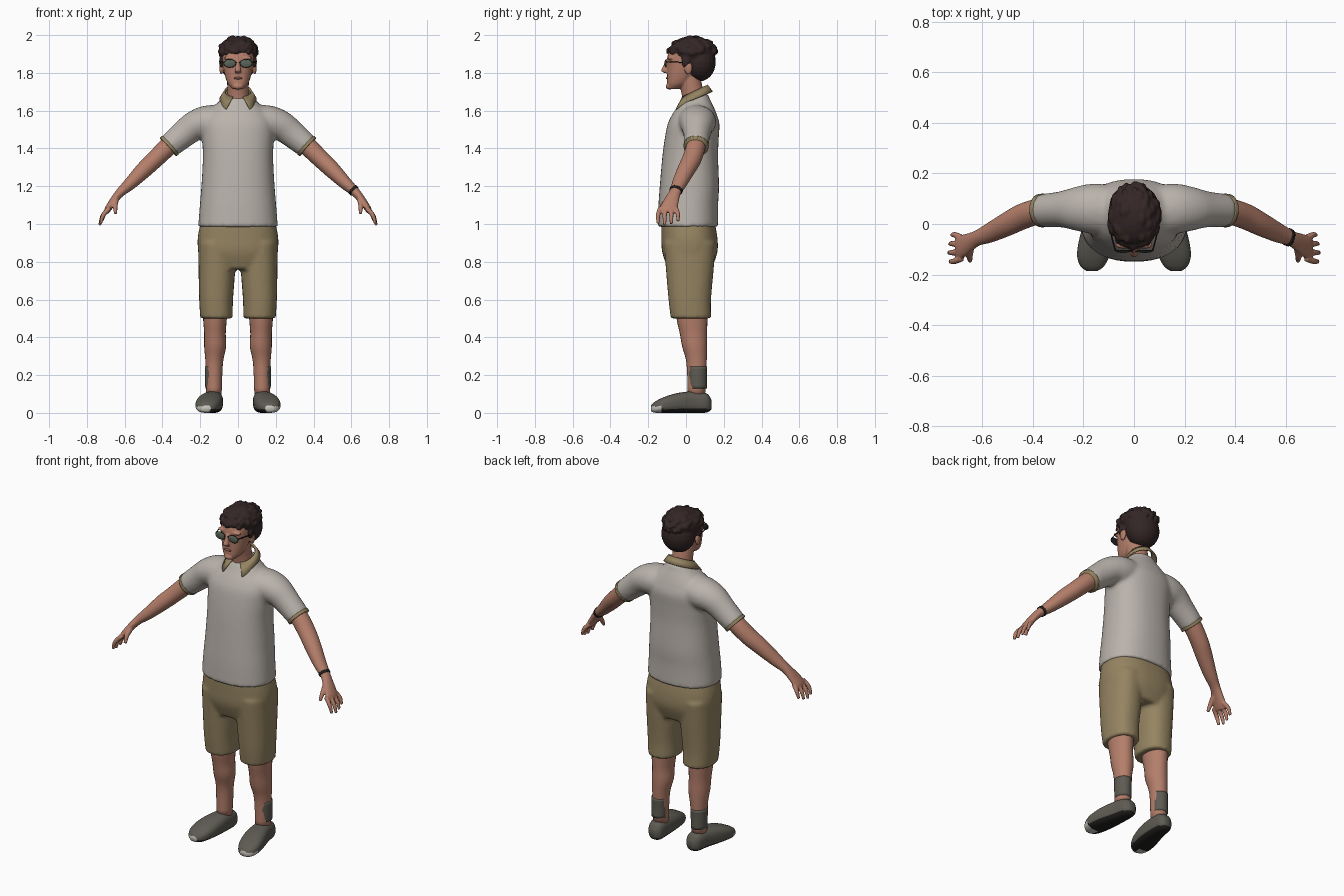
import bpy, bmesh, math, random
from mathutils import Vector, Matrix

cube = bpy.data.objects.get("Cube")
if cube:
    bpy.data.objects.remove(cube, do_unlink=True)
random.seed(4)
X, Y, Z = Vector((1, 0, 0)), Vector((0, 1, 0)), Vector((0, 0, 1))


def material(name, *rgb):
    m = bpy.data.materials.new(name)
    m.use_nodes = True
    m.diffuse_color = (*rgb, 1)
    m.node_tree.nodes["Principled BSDF"].inputs["Base Color"].default_value = (*rgb, 1)
    return m


SHIRT = material("shirt_grey", .49, .45, .41)
KHAKI = material("khaki", .30, .23, .12)
SKIN = material("skin", .46, .21, .145)
HAIR = material("dark_brown_hair", .034, .019, .019)
SHOE = material("shoe_grey", .11, .105, .085)
SOLE = material("black_rubber", .015, .014, .013)
TOE = material("pale_rubber", .6, .57, .52)
LENS = material("lens_green", .10, .125, .10)
LIPS = material("lips", .30, .12, .09)


def smooth_rings(rings, steps):
    """Catmull-Rom interpolation of (x, y, z, half width, half depth) rings."""
    r = [Vector(q) for q in rings]
    r = [r[0] * 2 - r[1]] + r + [r[-1] * 2 - r[-2]]
    out = []
    for a, b, c, d in zip(r, r[1:], r[2:], r[3:]):
        for k in range(steps):
            t = k / steps
            out.append((b * 2 + (c - a) * t + (a * 2 - b * 5 + c * 4 - d) * t ** 2
                        + (b * 3 - a - c * 3 + d) * t ** 3) * .5)
    return out + [r[-2]]


def loft(bm, rings, ref=X, axis=None, side=1, power=2, sides=24, steps=4):
    """Skin elliptical rings along a path; side=-1 mirrors across x."""
    rings = smooth_rings(rings, steps)
    mids = [Vector((side * r[0], r[1], r[2])) for r in rings]
    loops = []
    for i, r in enumerate(rings):
        t = axis or (mids[min(i + 1, len(mids) - 1)] - mids[max(i - 1, 0)]).normalized()
        u = (ref - t * ref.dot(t)).normalized()
        v = t.cross(u)
        loop = []
        for k in range(sides):
            a = math.tau * k / sides
            c, s = math.cos(a), math.sin(a)
            c = math.copysign(abs(c) ** (2 / power), c)
            s = math.copysign(abs(s) ** (2 / power), s)
            loop.append(bm.verts.new(mids[i] + u * c * r[3] + v * s * r[4]))
        loops.append(loop)
    for p, q in zip(loops, loops[1:]):
        for k in range(sides):
            n = (k + 1) % sides
            bm.faces.new((p[k], p[n], q[n], q[k]))
    bm.faces.new(loops[0])
    bm.faces.new(loops[-1])


def ball(bm, centre, radii):
    bmesh.ops.create_uvsphere(bm, u_segments=20, v_segments=12, radius=1,
                              matrix=Matrix.Translation(centre) @ Matrix.Diagonal((*radii, 1)))


def finish(bm, name, *mats, voxel=None, relax=4):
    """Make the object; with a voxel size its pieces are fused into one skin."""
    bmesh.ops.recalc_face_normals(bm, faces=bm.faces)
    mesh = bpy.data.meshes.new(name)
    bm.to_mesh(mesh)
    bm.free()
    for m in mats:
        mesh.materials.append(m)
    for p in mesh.polygons:
        p.use_smooth = True
    ob = bpy.data.objects.new(name, mesh)
    bpy.context.collection.objects.link(ob)
    if voxel:
        rm = ob.modifiers.new("fuse", 'REMESH')
        rm.mode, rm.voxel_size, rm.use_smooth_shade = 'VOXEL', voxel, True
        sm = ob.modifiers.new("relax", 'SMOOTH')
        sm.factor, sm.iterations = .5, relax
    return ob


# Shirt: torso and both sleeves fused
bm = bmesh.new()
torso = [(.985, .01, .211, .16), (1.1, .012, .202, .158), (1.2, .018, .194, .157),
         (1.35, .022, .186, .148), (1.45, .03, .19, .143), (1.53, .04, .193, .137),
         (1.58, .045, .17, .118), (1.62, .05, .13, .097), (1.66, .052, .09, .075),
         (1.69, .06, .066, .056)]
loft(bm, [(0, y, z, a, b) for z, y, a, b in torso], axis=Z, power=2.3, sides=40)
sleeve = [(.06, .05, 1.55, .1, .08), (.16, .06, 1.54, .1, .088), (.225, .06, 1.522, .088, .08),
          (.285, .058, 1.478, .072, .073), (.366, .053, 1.411, .065, .064)]
for s in (1, -1):
    loft(bm, sleeve, ref=Y, side=s)
finish(bm, "shirt", SHIRT, voxel=.011, relax=5)

# Collar: folded band, open at the front with drooping points
bm = bmesh.new()
rows = []
for k in range(33):
    t = math.radians(-158 + 316 * k / 32)
    s, c = math.sin(t), math.cos(t)
    tip = max(0, abs(t) - 2) * .035
    rows.append([bm.verts.new(p) for p in (
        (.064 * s, .045 + .064 * c, 1.695 + .03 * c),
        (.072 * s, .045 + .07 * c, 1.705 + .033 * c),
        (.099 * s + math.copysign(tip, s), .04 + .102 * c, 1.662 + .04 * c - tip * .6))])
for p, q in zip(rows, rows[1:]):
    for j in (0, 1):
        bm.faces.new((p[j], q[j], q[j + 1], p[j + 1]))
collar = finish(bm, "collar", KHAKI)
collar.modifiers.new("cloth", 'SOLIDIFY').thickness = .008

# Shorts: seat and two legs fused
bm = bmesh.new()
seat = [(1.02, .01, .195, .14), (.93, .018, .213, .148), (.85, .02, .211, .146), (.76, .02, .19, .115)]
loft(bm, [(0, y, z, a, b) for z, y, a, b in seat], axis=Z, power=2.4, sides=40)
for s in (1, -1):
    loft(bm, [(.11, .02, .9, .1, .138), (.112, .02, .75, .097, .126),
              (.116, .02, .6, .09, .113), (.114, .026, .5, .086, .107)],
         axis=Z, side=s, power=2.3)
finish(bm, "shorts", KHAKI, voxel=.011)

# Head and neck fused with ears, nose, brow and chin
bm = bmesh.new()
skull = [(1.714, -.068, .028, .026), (1.74, -.045, .052, .055), (1.78, -.026, .068, .074),
         (1.83, -.01, .079, .09), (1.88, 0, .085, .1), (1.93, .012, .083, .095), (1.97, .02, .06, .07)]
loft(bm, [(0, y, z, a, b) for z, y, a, b in skull], axis=Z, power=2.2)
loft(bm, [(0, .05, 1.58, .07, .065), (0, .038, 1.68, .058, .06), (0, .015, 1.78, .058, .06)], axis=Z)
loft(bm, [(0, -.095, 1.868, .01, .012), (0, -.108, 1.835, .012, .014), (0, -.116, 1.812, .017, .016),
          (0, -.105, 1.8, .014, .01)], axis=Z)
ball(bm, (0, -.088, 1.728), (.028, .02, .016))
for s in (1, -1):
    ball(bm, (s * .088, .012, 1.825), (.011, .022, .034))
    ball(bm, (s * .04, -.082, 1.878), (.035, .016, .01))
finish(bm, "head", SKIN, voxel=.005, relax=3)

bm = bmesh.new()
ball(bm, (0, -.099, 1.772), (.024, .007, .006))
finish(bm, "lips", LIPS)

# Hair: crown, nape, fringe, sideburns and loose tufts fused
bm = bmesh.new()
crown, crown_r = Vector((0, .032, 1.912)), Vector((.104, .122, .083))
ball(bm, crown, crown_r)
ball(bm, (0, .072, 1.858), (.098, .086, .103))
for i in range(-3, 4):
    ball(bm, (.026 * i, -.082 + .006 * i * i, 1.918 + .003 * i), (.023, .018, .02))
for s in (1, -1):
    ball(bm, (s * .086, .0, 1.86), (.014, .024, .035))
for i in range(60):
    d = Vector((random.gauss(0, 1), random.gauss(.2, 1), random.uniform(-.1, 1.5))).normalized()
    ball(bm, crown + d * crown_r * .93, (.014, .026, .014))
finish(bm, "hair", HAIR, voxel=.006, relax=2)

# Glasses: rims, lenses, bridge and temples
frame, lenses = bmesh.new(), bmesh.new()
for s in (1, -1):
    ball(frame, (s * .043, -.106, 1.85), (.034, .004, .023))
    ball(lenses, (s * .043, -.108, 1.85), (.031, .006, .02))
    loft(frame, [(.074, -.104, 1.857, .003, .003), (.088, -.05, 1.857, .003, .003),
                 (.097, .015, 1.852, .003, .003)], side=s, sides=6)
loft(frame, [(-.014, -.108, 1.855, .003, .003), (.014, -.108, 1.855, .003, .003)], ref=Y, sides=6)
finish(frame, "glasses_frame", SOLE)
finish(lenses, "glasses_lenses", LENS)

arm = [(.3, .06, 1.47, .05, .045), (.37, .052, 1.41, .051, .05), (.44, .03, 1.342, .051, .047),
       (.5, 0, 1.285, .047, .044), (.57, -.035, 1.215, .039, .034), (.62, -.056, 1.17, .031, .025),
       (.65, -.072, 1.135, .037, .021), (.685, -.09, 1.085, .046, .018), (.697, -.095, 1.063, .042, .014)]
shoe = [(.125, .135, .045, .022, .025), (.127, .11, .052, .044, .05), (.133, .04, .057, .054, .057),
        (.148, -.05, .052, .066, .052), (.16, -.12, .041, .065, .041), (.165, -.165, .03, .048, .029),
        (.166, -.186, .024, .022, .016)]
for s, side in ((1, "left"), (-1, "right")):
    # Arm with palm, four fingers and thumb
    bm = bmesh.new()
    loft(bm, arm, ref=Y, side=s)
    for i in range(4):
        y, reach = -.055 - .027 * i, (.8, .97, 1.05, .95)[i]
        fan = (1.5 - i) * .008
        loft(bm, [(.68, y, 1.085, .013, .013), (.68 + .035 * reach, y + fan, 1.085 - .04 * reach, .012, .012),
                  (.68 + .05 * reach, y + fan, 1.085 - .088 * reach, .008, .008)], ref=Y, side=s, sides=12)
    loft(bm, [(.645, -.085, 1.135, .018, .016), (.65, -.125, 1.095, .014, .013),
              (.648, -.147, 1.055, .009, .009)], ref=Y, side=s, sides=12)
    finish(bm, side + "_arm", SKIN, voxel=.005, relax=3)

    # Sleeve trim
    bm = bmesh.new()
    loft(bm, [(.358, .054, 1.418, .067, .066), (.37, .053, 1.407, .066, .065)], ref=Y, side=s)
    finish(bm, side + "_sleeve_trim", KHAKI)

    # Lower leg
    bm = bmesh.new()
    loft(bm, [(.12, .03, .58, .068, .083), (.122, .032, .5, .063, .082), (.122, .039, .42, .057, .072),
              (.121, .046, .35, .058, .066), (.126, .056, .26, .046, .053), (.128, .055, .09, .041, .046)],
         axis=Z, side=s)
    finish(bm, side + "_leg", SKIN)

    # Sock
    bm = bmesh.new()
    loft(bm, [(.129, .06, .245, .046, .052), (.13, .06, .19, .045, .05), (.13, .062, .13, .043, .049)],
         axis=Z, side=s)
    finish(bm, side + "_sock", SHOE)

    # Shoe with flat dark sole and pale toe bumper
    bm = bmesh.new()
    loft(bm, shoe, axis=-Y, side=s, power=2.6, sides=36, steps=6)
    for f in bm.faces:
        c = f.calc_center_median()
        if c.y < -.125 and c.z < .034 and s * c.x > .15:
            f.material_index = 2
        elif c.z < .02:
            f.material_index = 1
    for v in bm.verts:
        v.co.z = max(0, v.co.z)
    finish(bm, side + "_shoe", SHOE, SOLE, TOE)

# Wristband on the left wrist
bm = bmesh.new()
loft(bm, [(.607, -.051, 1.182, .036, .03), (.617, -.055, 1.173, .035, .029)], ref=Y)
finish(bm, "wristband", SOLE)
